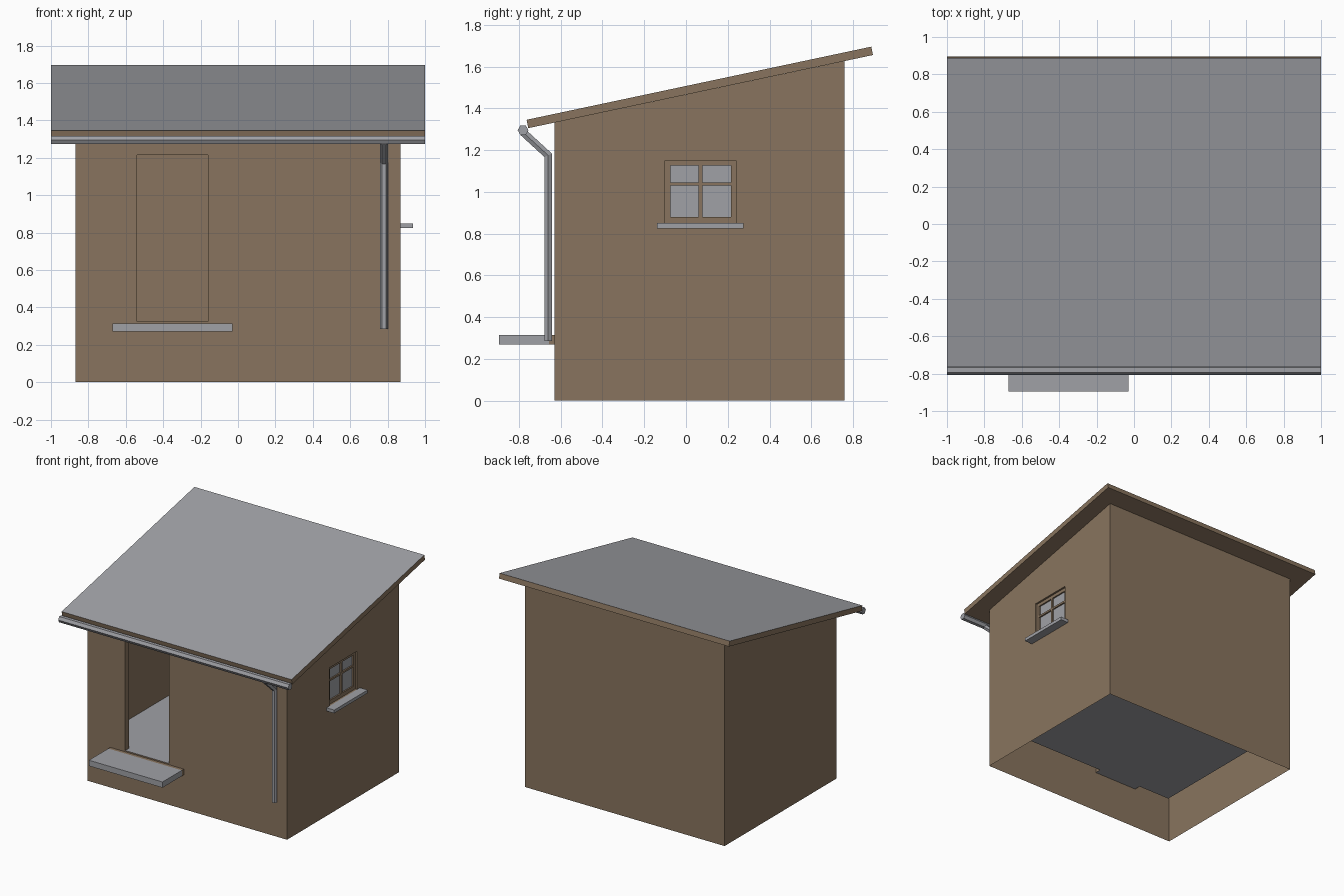
import bpy, bmesh, math
from mathutils import Vector

old = bpy.data.objects.get("Cube")
if old:
    bpy.data.objects.remove(old, do_unlink=True)


def material(name, rgb):
    m = bpy.data.materials.new(name)
    m.use_nodes = True
    m.diffuse_color = (*rgb, 1)
    m.node_tree.nodes["Principled BSDF"].inputs["Base Color"].default_value = (*rgb, 1)
    return m


BROWN = material("brown timber", (0.25, 0.175, 0.112))
GREY = material("light grey", (0.35, 0.355, 0.38))


def finish(name, bm, *mats):
    bmesh.ops.recalc_face_normals(bm, faces=bm.faces)
    mesh = bpy.data.meshes.new(name)
    bm.to_mesh(mesh)
    bm.free()
    for m in mats:
        mesh.materials.append(m)
    ob = bpy.data.objects.new(name, mesh)
    bpy.context.collection.objects.link(ob)
    return ob


def prism(name, profile, x0, x1, *mats):
    """Extrude a (y, z) profile from x0 to x1."""
    bm = bmesh.new()
    face = bm.faces.new([bm.verts.new((x0, y, z)) for y, z in profile])
    out = bmesh.ops.extrude_face_region(bm, geom=[face])["geom"]
    bmesh.ops.translate(bm, vec=(x1 - x0, 0, 0),
                        verts=[g for g in out if isinstance(g, bmesh.types.BMVert)])
    return finish(name, bm, *mats)


def box(name, x, y, z, *mats):
    profile = [(y[0], z[0]), (y[1], z[0]), (y[1], z[1]), (y[0], z[1])]
    return prism(name, profile, x[0], x[1], *mats)


def hex_pipe(name, points, radius):
    """Sweep a hexagon along points lying in a plane of constant x."""
    bm = bmesh.new()
    pts = [Vector(p) for p in points]
    rings = []
    for i, p in enumerate(pts):
        into = (p - pts[max(i - 1, 0)]).normalized()
        away = (pts[min(i + 1, len(pts) - 1)] - p).normalized()
        axis = (into + away).normalized()
        seg = away if away.length else into
        side = Vector((1, 0, 0))
        up = axis.cross(side) / max(axis.dot(seg), 0.5)
        rings.append([bm.verts.new(p + radius * (math.cos(a) * side + math.sin(a) * up))
                      for a in (k * math.pi / 3 for k in range(6))])
    for a, b in zip(rings, rings[1:]):
        for k in range(6):
            j = (k + 1) % 6
            bm.faces.new((a[k], a[j], b[j], b[k]))
    bm.faces.new(rings[0])
    bm.faces.new(rings[-1])
    return finish(name, bm, GREY)


# Main dimensions
SIDE, FRONT, BACK, WALL = 0.868, -0.63, 0.76, 0.05
FLOOR = 0.325
SLOPE = 0.212


def roof_under(y):
    return 1.305 + (y + 0.755) * SLOPE


# Walls: sloped outer shell with room, doorway and window opening cut out
walls = prism("walls", [(FRONT, 0), (BACK, 0), (BACK, roof_under(BACK)),
                        (FRONT, roof_under(FRONT))], -SIDE, SIDE, BROWN, GREY)
WIN_Y, WIN_Z = (-0.10, 0.24), (0.85, 1.15)
cutters = [
    box("room_cutter", (-SIDE + WALL, SIDE - WALL), (FRONT + WALL, BACK - WALL), (FLOOR, 2), BROWN),
    box("door_cutter", (-0.54, -0.16), (FRONT - 0.1, FRONT + 0.1), (FLOOR, 1.215), BROWN),
    box("window_cutter", (SIDE - 0.1, SIDE + 0.1), WIN_Y, WIN_Z, BROWN),
]
for c in cutters:
    mod = walls.modifiers.new(c.name, "BOOLEAN")
    mod.operation, mod.solver, mod.object = "DIFFERENCE", "EXACT", c
bpy.context.view_layer.update()
cut = bpy.data.meshes.new_from_object(walls.evaluated_get(bpy.context.evaluated_depsgraph_get()))
walls.modifiers.clear()
walls.data = cut
for c in cutters:
    bpy.data.objects.remove(c, do_unlink=True)

# Open underside, grey floor
bm = bmesh.new()
bm.from_mesh(cut)
bmesh.ops.delete(bm, geom=[f for f in bm.faces if f.calc_center_median().z < 0.001],
                 context="FACES_ONLY")
for f in bm.faces:
    is_floor = f.normal.z > 0.9 and abs(f.calc_center_median().z - FLOOR) < 0.01
    f.material_index = 1 if is_floor else 0
bm.to_mesh(cut)
bm.free()

# Roof slab: grey on top, timber edges and underside
roof = prism("roof", [(-0.755, 1.305), (0.895, 1.655), (0.887, 1.695), (-0.763, 1.345)],
             -1, 1, BROWN, GREY)
for p in roof.data.polygons:
    p.material_index = 1 if p.normal.z > 0.5 else 0

# Window frame, glazing bars, glass and sill
FX = (SIDE - 0.04, SIDE - 0.015)
for name, y, z in (
    ("window_frame_front", (WIN_Y[0], -0.075), WIN_Z),
    ("window_frame_back", (0.215, WIN_Y[1]), WIN_Z),
    ("window_frame_bottom", (-0.075, 0.215), (WIN_Z[0], 0.88)),
    ("window_frame_top", (-0.075, 0.215), (1.125, WIN_Z[1])),
    ("window_mullion", (0.06, 0.08), (0.88, 1.125)),
    ("window_transom", (-0.075, 0.215), (1.03, 1.045)),
):
    box(name, FX, y, z, BROWN)
box("window_glass", (SIDE - 0.032, SIDE - 0.026), (-0.08, 0.22), (0.87, 1.13), GREY)
box("window_sill", (SIDE - 0.01, 0.935), (-0.14, 0.275), (0.825, 0.85), GREY)

# Door step with its timber bearer against the wall
box("door_step", (-0.67, -0.03), (-0.895, -0.655), (0.27, 0.315), GREY)
box("step_bearer", (-0.67, -0.03), (-0.655, FRONT), (0.27, 0.315), BROWN)

# Gutter and downpipe
GY, GZ, GR = -0.78, 1.295, 0.026
prism("gutter", [(GY + GR * math.cos(k * math.pi / 3), GZ + GR * math.sin(k * math.pi / 3))
                 for k in range(6)], -1, 1, GREY)
hex_pipe("downpipe", [(0.78, GY, GZ - 0.01), (0.78, -0.66, 1.175), (0.78, -0.66, 0.285)], 0.021)
